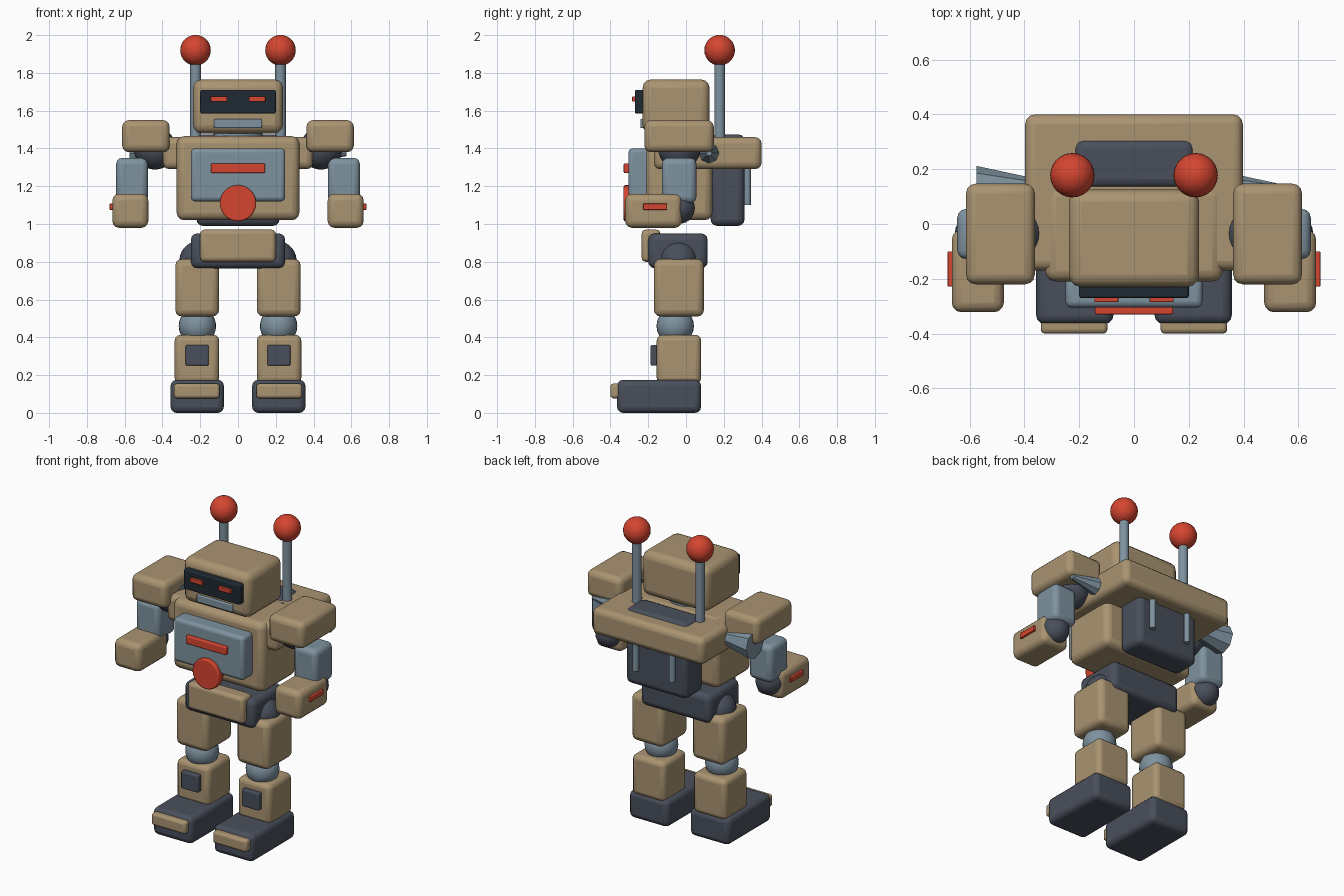
import bpy, math

if "Cube" in bpy.data.objects:
    bpy.data.objects.remove(bpy.data.objects["Cube"])


def material(name, rgb):
    m = bpy.data.materials.new(name)
    m.diffuse_color = (*rgb, 1)
    m.use_nodes = True
    m.node_tree.nodes["Principled BSDF"].inputs["Base Color"].default_value = m.diffuse_color
    return m


TAN = material("tan", (0.40, 0.295, 0.165))
STEEL = material("steel blue", (0.21, 0.29, 0.35))
DARK = material("dark slate", (0.066, 0.078, 0.105))
BLACK = material("visor black", (0.014, 0.023, 0.032))
RED = material("signal red", (0.66, 0.06, 0.03))


def finish(name, mat):
    ob = bpy.context.object
    ob.name = name
    ob.data.materials.append(mat)
    return ob


def smooth(angle=40):
    bpy.ops.object.shade_smooth_by_angle(angle=math.radians(angle))


def box(name, mat, x, y, z, bevel=0.03):
    """Rounded box given by its (min, max) range on each axis."""
    bpy.ops.mesh.primitive_cube_add(size=1)
    ob = finish(name, mat)
    for v in ob.data.vertices:
        v.co = [r[0] if c < 0 else r[1] for c, r in zip(v.co, (x, y, z))]
    if bevel:
        mod = ob.modifiers.new("round", "BEVEL")
        mod.width = bevel
        mod.segments = 3
        mod.limit_method = "NONE"
    smooth()
    return ob


def ball(name, mat, centre, r):
    bpy.ops.mesh.primitive_uv_sphere_add(segments=24, ring_count=14, radius=r, location=centre)
    finish(name, mat)
    smooth()


def rod(name, mat, centre, r, length, rot=(0, 0, 0), sides=20, bevel=0):
    bpy.ops.mesh.primitive_cylinder_add(vertices=sides, radius=r, depth=length,
                                        location=centre, rotation=rot)
    ob = finish(name, mat)
    if bevel:
        mod = ob.modifiers.new("round", "BEVEL")
        mod.width = bevel
        mod.segments = 2
        mod.limit_method = "ANGLE"
    smooth()


def side_range(s, a, b):
    return tuple(sorted((s * a, s * b)))


# torso, chest and pelvis
box("torso", TAN, (-0.325, 0.325), (-0.21, 0.14), (1.02, 1.465), 0.04)
box("shoulder_deck", TAN, (-0.397, 0.397), (-0.17, 0.40), (1.29, 1.46), 0.035)
box("chest_plate", STEEL, (-0.25, 0.25), (-0.305, -0.19), (1.12, 1.40), 0.022)
box("chest_bar", RED, (-0.143, 0.143), (-0.33, -0.295), (1.27, 1.32), 0.006)
rod("chest_button", RED, (0, -0.305, 1.11), 0.096, 0.05, (math.pi / 2, 0, 0), 28, 0.008)
box("pelvis", DARK, (-0.25, 0.25), (-0.20, 0.115), (0.765, 0.95), 0.035)
box("pelvis_plate", TAN, (-0.20, 0.20), (-0.235, -0.135), (0.80, 0.97), 0.022)

# backpack
box("backpack", DARK, (-0.22, 0.22), (0.13, 0.31), (0.99, 1.475), 0.035)

# head and face
rod("neck", STEEL, (0, -0.04, 1.47), 0.13, 0.06)
box("head", TAN, (-0.238, 0.238), (-0.23, 0.125), (1.48, 1.765), 0.045)
box("visor", BLACK, (-0.20, 0.20), (-0.27, -0.21), (1.585, 1.71), 0.008)
box("mouth", STEEL, (-0.127, 0.127), (-0.242, -0.20), (1.508, 1.557), 0.006)

for s, side in ((-1, "left"), (1, "right")):
    def part(name, mat, a, b, y, z, bevel=0.03):
        box(f"{side}_{name}", mat, side_range(s, a, b), y, z, bevel)

    # eyes and antennas
    part("eye", RED, 0.057, 0.145, (-0.285, -0.26), (1.648, 1.675), 0.004)
    rod(f"{side}_antenna", STEEL, (s * 0.225, 0.178, 1.66), 0.028, 0.46)
    ball(f"{side}_antenna_ball", RED, (s * 0.225, 0.178, 1.92), 0.081)

    # backpack rail and shoulder cone
    rod(f"{side}_backpack_rail", STEEL, (s * 0.13, 0.325, 1.215), 0.018, 0.23)
    bpy.ops.mesh.primitive_cone_add(vertices=8, radius1=0.09, radius2=0.015, depth=0.35,
                                    location=(s * 0.40, 0.122, 1.375),
                                    rotation=(0, math.pi / 2, 0))
    finish(f"{side}_shoulder_cone", STEEL)

    # arm
    ball(f"{side}_shoulder_joint", DARK, (s * 0.44, -0.035, 1.40), 0.112)
    part("shoulder_pad", TAN, 0.362, 0.613, (-0.22, 0.147), (1.38, 1.55), 0.035)
    part("upper_arm", STEEL, 0.477, 0.645, (-0.128, 0.055), (1.11, 1.35), 0.032)
    ball(f"{side}_elbow", DARK, (s * 0.57, -0.037, 1.085), 0.084)
    part("forearm", TAN, 0.475, 0.665, (-0.322, -0.022), (0.98, 1.16), 0.035)
    part("forearm_light", RED, 0.65, 0.68, (-0.228, -0.10), (1.075, 1.108), 0.004)

    # leg
    ball(f"{side}_hip", DARK, (s * 0.207, -0.04, 0.807), 0.103)
    part("thigh", TAN, 0.10, 0.332, (-0.17, 0.095), (0.51, 0.815), 0.035)
    ball(f"{side}_knee", STEEL, (s * 0.215, -0.057, 0.46), 0.099)
    part("shin", TAN, 0.10, 0.335, (-0.155, 0.08), (0.155, 0.413), 0.03)
    part("shin_plate", DARK, 0.155, 0.277, (-0.187, -0.145), (0.25, 0.36), 0.008)
    part("foot", DARK, 0.075, 0.357, (-0.365, 0.08), (0.0, 0.175), 0.032)
    part("toe_cap", TAN, 0.097, 0.34, (-0.40, -0.345), (0.077, 0.155), 0.016)
